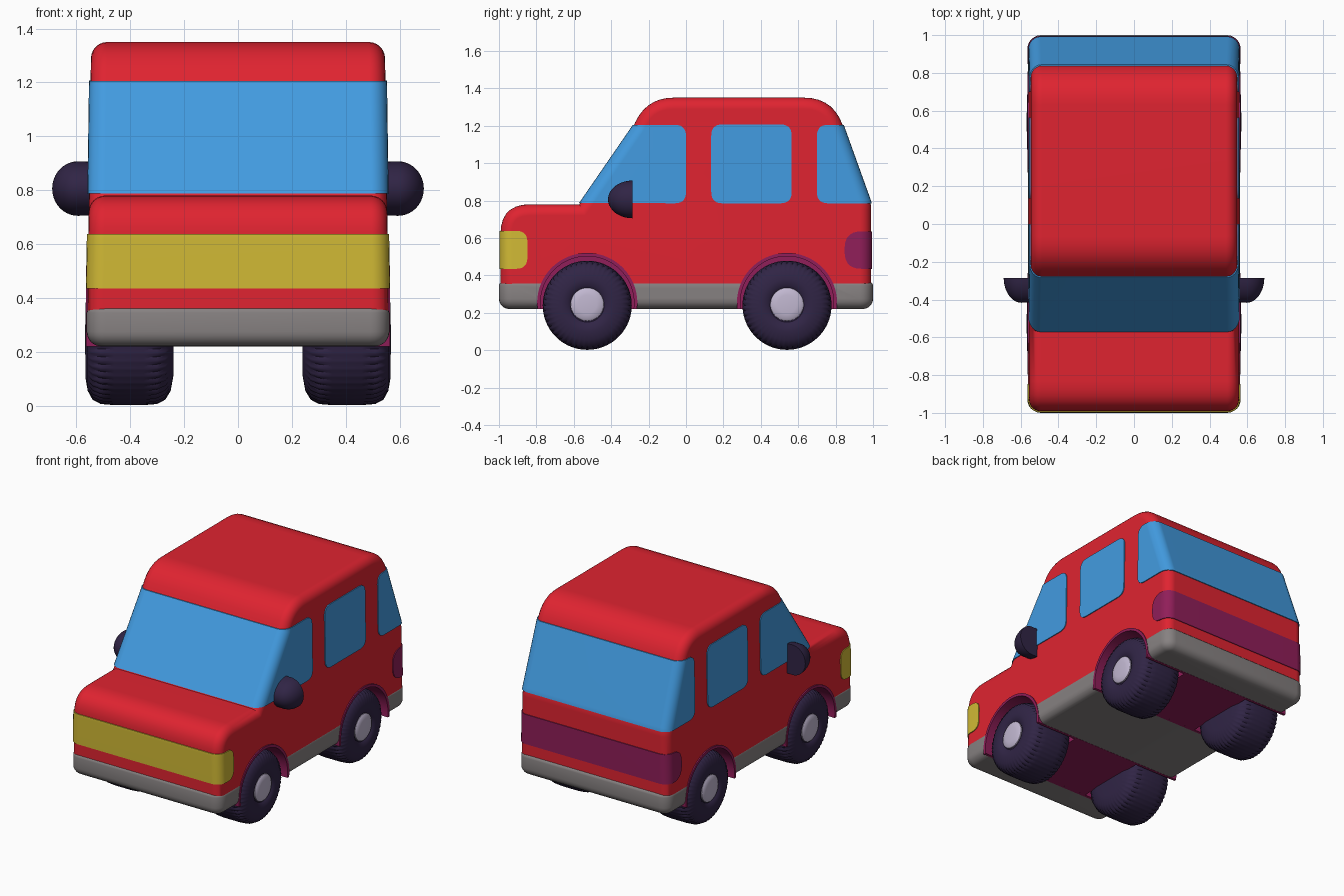
import bpy, bmesh, math
from mathutils import Vector, Matrix

if "Cube" in bpy.data.objects:
    bpy.data.objects.remove(bpy.data.objects["Cube"])


def material(name, rgb):
    m = bpy.data.materials.new(name)
    m.diffuse_color = (*rgb, 1)
    m.use_nodes = True
    m.node_tree.nodes["Principled BSDF"].inputs["Base Color"].default_value = m.diffuse_color
    return m


RED = material("red paint", (0.74, 0.017, 0.03))
BLUE = material("blue glass", (0.055, 0.33, 0.75))
YELLOW = material("yellow lamp", (0.64, 0.49, 0.036))
PURPLE = material("purple trim", (0.28, 0.013, 0.10))
GREY = material("grey bumper", (0.24, 0.22, 0.22))
DARK = material("dark rubber", (0.03, 0.018, 0.06))
LILAC = material("lilac hub", (0.54, 0.48, 0.64))


def finish(name, bm, mat, angle=35):
    bmesh.ops.recalc_face_normals(bm, faces=bm.faces[:])
    me = bpy.data.meshes.new(name)
    bm.to_mesh(me)
    bm.free()
    ob = bpy.data.objects.new(name, me)
    bpy.context.collection.objects.link(ob)
    shade(ob, mat, angle)
    return ob


def shade(ob, mat, angle=35):
    ob.data.materials.clear()
    ob.data.materials.append(mat)
    ob.data.shade_smooth()
    ob.data.set_sharp_from_angle(angle=math.radians(angle))


def rounded(corners, n=7):
    """Outline from (y, z, rounding) corners."""
    out = []
    for i, (y, z, t) in enumerate(corners):
        p = Vector((y, z))
        if t == 0:
            out.append(p)
            continue
        a = (Vector(corners[i - 1][:2]) - p).normalized() * t
        b = (Vector(corners[(i + 1) % len(corners)][:2]) - p).normalized() * t
        for k in range(n + 1):
            s = k / n
            out.append(p + a * (1 - s) ** 2 + b * s ** 2)
    return out


def prism(outline, w):
    """Side outline extruded from x = -w to x = w."""
    bm = bmesh.new()
    left = [bm.verts.new((-w, y, z)) for y, z in outline]
    right = [bm.verts.new((w, y, z)) for y, z in outline]
    bm.faces.new(left)
    bm.faces.new(right)
    for i in range(len(outline)):
        bm.faces.new((left[i - 1], left[i], right[i], right[i - 1]))
    bmesh.ops.recalc_face_normals(bm, faces=bm.faces[:])
    return bm


def bevel(bm, edges, width, segs=6):
    bmesh.ops.bevel(bm, geom=edges, offset=width, offset_type='OFFSET', segments=segs,
                    profile=0.5, affect='EDGES', clamp_overlap=False)


def boolean(ob, cutter, op):
    mod = ob.modifiers.new("cut", 'BOOLEAN')
    mod.object, mod.operation, mod.solver = cutter, op, 'EXACT'
    bpy.context.view_layer.objects.active = ob
    bpy.ops.object.modifier_apply(modifier=mod.name)
    bpy.data.objects.remove(cutter)


def arc(cy, cz, r, a0, a1, n=40):
    return [(cy + r * math.cos(a0 + (a1 - a0) * k / n),
             cz + r * math.sin(a0 + (a1 - a0) * k / n)) for k in range(n + 1)]


# Body shell, optionally puffed out a little for the panels
BODY = rounded([(-0.992, 0.28, 0), (-0.992, 0.78, 0.16), (-0.57, 0.78, 0), (-0.28, 1.20, 0),
                (-0.21, 1.35, 0.145), (0.785, 1.35, 0.155), (0.99, 0.78, 0.03), (0.99, 0.28, 0)])


def body_mesh(puff=0.0):
    bm = prism(BODY, 0.56)
    bevel(bm, [e for e in bm.edges if abs(e.verts[0].co.x - e.verts[1].co.x) < 1e-5], 0.06)
    for v in bm.verts:  # sides lean in slightly
        v.co.x *= 1 - 0.025 * (v.co.z - 0.3)
    bm.normal_update()
    for v, n in [(v, v.normal.copy()) for v in bm.verts]:
        v.co += n * puff
    return bm


body = finish("body", body_mesh(), RED)

# Grey bumper and floor block
bm = bmesh.new()
bmesh.ops.create_cube(bm, size=1, matrix=Matrix.Translation((0, 0, 0.2925))
                      @ Matrix.Diagonal((1.124, 2.0, 0.145, 1)))
bevel(bm, [e for e in bm.edges if abs(e.verts[0].co.z - e.verts[1].co.z) > 0.1], 0.07)
bevel(bm, [e for e in bm.edges if all(v.co.z < 0.2201 for v in e.verts)], 0.055)
bevel(bm, [e for e in bm.edges if all(v.co.z > 0.3649 for v in e.verts)], 0.02, 3)
base = finish("bumper_base", bm, GREY)

# Wheel arches: cut through body and base, then lined in purple
ARCH_Z, ARCH_R, FLOOR = 0.252, 0.268, 0.219
WHEELS = {"front": -0.528, "rear": 0.54}
for end, cy in WHEELS.items():
    for part in (body, base):
        hole = finish("cutter", prism(arc(cy, ARCH_Z, ARCH_R - 0.003, 0, math.tau * 63 / 64, 63), 1), RED)
        boolean(part, hole, 'DIFFERENCE')
    a = math.asin((FLOOR - ARCH_Z) / ARCH_R)
    b = math.asin((FLOOR - ARCH_Z) / 0.25)
    ring = arc(cy, ARCH_Z, ARCH_R, a, math.pi - a) + arc(cy, ARCH_Z, 0.25, math.pi - b, b)
    finish(end + "_arch_lining", prism(ring, 0.565), PURPLE)
    finish(end + "_arch_core", prism(arc(cy, ARCH_Z, ARCH_R - 0.001, a, math.pi - a), 0.25), PURPLE)
shade(body, RED)
shade(base, GREY)

# Windows and lamps: thin raised panels wrapping the body
PANELS = [
    ("windshield", BLUE, [(-0.75, 0.788, 0), (0, 0.785, 0.06), (0, 1.205, 0.06), (-0.6, 1.205, 0)]),
    ("middle_windows", BLUE, [(0.135, 0.785, 0.06), (0.565, 0.785, 0.06),
                              (0.565, 1.207, 0.06), (0.135, 1.207, 0.06)]),
    ("rear_window", BLUE, [(0.70, 0.785, 0.06), (1.2, 0.785, 0), (1.2, 1.205, 0), (0.70, 1.205, 0.06)]),
    ("headlight", YELLOW, [(-1.2, 0.435, 0), (-0.848, 0.435, 0.06), (-0.848, 0.638, 0.06), (-1.2, 0.638, 0)]),
    ("tail_light", PURPLE, [(0.848, 0.435, 0.09), (1.2, 0.435, 0), (1.2, 0.635, 0), (0.848, 0.635, 0.09)]),
]
for name, mat, corners in PANELS:
    panel = finish(name, body_mesh(0.006), mat)
    boolean(panel, finish("cutter", prism(rounded(corners), 1), mat), 'INTERSECT')
    shade(panel, mat)
    panel.modifiers.new("even shading", 'WEIGHTED_NORMAL').keep_sharp = True
body.modifiers.new("even shading", 'WEIGHTED_NORMAL').keep_sharp = True


# Wheels: lathed tyre with notched shoulders, plus a hub cap
def lathe(name, profile, steps, mat, side, cy, cz, notched=()):
    bm = bmesh.new()
    rings = []
    for k in range(steps):
        t = math.tau * k / steps
        ring = []
        for i, (x, r) in enumerate(profile):
            if i in notched and k % 3 == 0:
                r *= 0.965
            ring.append(bm.verts.new((side * x, cy + r * math.cos(t), cz + r * math.sin(t))))
        rings.append(ring)
    for k in range(steps):
        for i in range(len(profile) - 1):
            bm.faces.new((rings[k - 1][i], rings[k][i], rings[k][i + 1], rings[k - 1][i + 1]))
    bmesh.ops.remove_doubles(bm, verts=bm.verts[:], dist=1e-5)
    return finish(name, bm, mat, 40)


TYRE = [(0.24, 0), (0.24, 0.13), (0.25, 0.185), (0.27, 0.218), (0.30, 0.234), (0.35, 0.238), (0.46, 0.238),
        (0.51, 0.234), (0.54, 0.218), (0.558, 0.185), (0.566, 0.14), (0.563, 0.105), (0.55, 0.09), (0.55, 0)]
HUB = [(0.54, 0.09), (0.557, 0.088), (0.564, 0.078), (0.568, 0.05), (0.569, 0)]
for end, cy in WHEELS.items():
    for label, side in (("left", -1), ("right", 1)):
        lathe(f"{end}_{label}_tyre", TYRE, 144, DARK, side, cy, 0.24, (3, 4, 7, 8))
        lathe(f"{end}_{label}_hub", HUB, 48, LILAC, side, cy, 0.245)

# Side mirrors: rounded pod with a flat back
for label, side in (("left", -1), ("right", 1)):
    bm = bmesh.new()
    bmesh.ops.create_uvsphere(bm, u_segments=40, v_segments=20, radius=1,
                              matrix=Matrix.Rotation(math.pi / 2, 4, 'Y'))
    for v in bm.verts:
        if v.co.x < -1e-4:
            v.co.x = -0.6
    bmesh.ops.bisect_plane(bm, geom=bm.verts[:] + bm.edges[:] + bm.faces[:], dist=1e-5,
                           plane_co=(0, 0, 0), plane_no=(0, 1, 0), clear_outer=True)
    bmesh.ops.holes_fill(bm, edges=[e for e in bm.edges if e.is_boundary], sides=0)
    for v in bm.verts:
        v.co = Vector((side * (0.595 + 0.095 * v.co.x), -0.285 + 0.132 * v.co.y, 0.806 + 0.101 * v.co.z))
    finish(label + "_mirror", bm, DARK)
